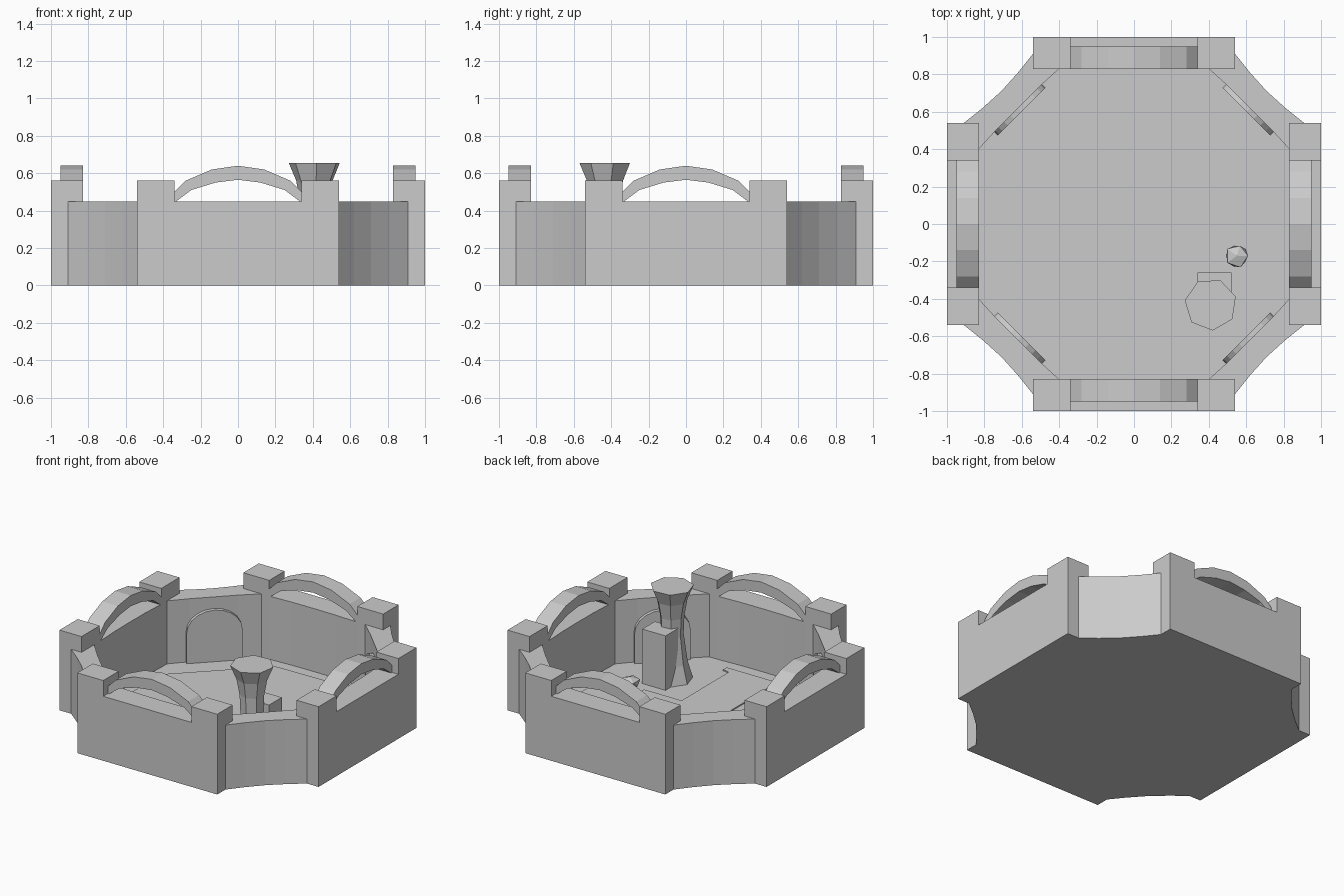
import bpy, bmesh, math, random
from mathutils import Matrix, Vector

if "Cube" in bpy.data.objects:
    bpy.data.objects.remove(bpy.data.objects["Cube"])

stone = bpy.data.materials.new("grey_stone")
stone.use_nodes = True
GREY = (0.6, 0.6, 0.6, 1)
stone.diffuse_color = GREY
stone.node_tree.nodes["Principled BSDF"].inputs["Base Color"].default_value = GREY


def finish(name, bm, matrix=Matrix()):
    """Turn a bmesh into a flat-shaded stone object."""
    bmesh.ops.recalc_face_normals(bm, faces=bm.faces)
    bmesh.ops.transform(bm, matrix=matrix, verts=bm.verts)
    mesh = bpy.data.meshes.new(name)
    bm.to_mesh(mesh)
    bm.free()
    mesh.materials.append(stone)
    obj = bpy.data.objects.new(name, mesh)
    bpy.context.collection.objects.link(obj)
    return obj


def prism(name, outline, low, high, matrix=Matrix()):
    """Extrude a flat outline along local z."""
    bm = bmesh.new()
    face = bm.faces.new([bm.verts.new((x, y, low)) for x, y in outline])
    top = bmesh.ops.extrude_face_region(bm, geom=[face])["geom"]
    verts = [v for v in top if isinstance(v, bmesh.types.BMVert)]
    bmesh.ops.translate(bm, verts=verts, vec=(0, 0, high - low))
    return finish(name, bm, matrix)


def rect(x0, x1, y0, y1):
    return [(x0, y0), (x1, y0), (x1, y1), (x0, y1)]


def turn(k):
    return Matrix.Rotation(k * math.pi / 2, 4, 'Z')


# Shared profiles
corner_outer = [(.54, .91), (.62, .81), (.71, .71), (.81, .62), (.91, .54)]
corner_inner = [(.83, .40), (.73, .51), (.62, .62), (.51, .73), (.40, .83)]
wall_outline = [(-.34, 1), (.34, 1), (.34, .83), (.17, .838),
                (0, .84), (-.17, .838), (-.34, .83)]
arch_half = [(.34, .50), (.28, .56), (.14, .62), (0, .64)]
arch_under = [(0, .565), (.12, .55), (.25, .51), (.33, .45)]
half = arch_half[::-1] + [(.34, .45)] + arch_under[:0:-1]
arch_outline = half + [(0, .565)] + [(-x, z) for x, z in half[:0:-1]]

# Door outline: straight sides and a round head
door_outline = [(-.18, .01), (.18, .01)]
for i in range(11):
    a = math.pi * i / 10
    door_outline.append((.18 * math.cos(a), .22 + .15 * math.sin(a)))

upright = Matrix.Rotation(math.pi / 2, 4, 'X')
base_outline = []
for k in range(4):
    m = turn(-k)
    # Straight wall with its raised arch
    prism("straight_wall", wall_outline, .003, .45, m)
    prism("wall_arch", arch_outline, -.95, -.83, m @ upright)
    # Square posts at both ends of the wall
    for x0, x1 in ((-.54, -.34), (.34, .54)):
        prism("corner_post", rect(x0, x1, .83, 1), .003, .56, m)
    # Hollow diagonal wall with a door plate on its inner side
    prism("diagonal_wall", corner_outer + corner_inner, .008, .45, m)
    place = Matrix.Rotation(-math.pi / 4, 4, 'Z') @ Matrix.Translation((0, .88, 0))
    prism("door_plate", door_outline, -.005, .03, m @ place @ upright)
    # Corner of the base slab
    for x, y in [(-.54, 1), (.54, 1)] + corner_outer:
        p = m @ Vector((x, y, 0))
        base_outline.append((p.x, p.y))

# Base slab and the raised paving with its front walkway
prism("base_slab", base_outline, 0, .01)
paving = [(-.76, .24), (-.24, .75), (.23, .76), (.75, .24), (.76, -.23),
          (.67, -.2), (.67, -.07), (.45, -.07), (.45, -.18), (.16, -.18),
          (.16, -.7), (.21, -.71), (.21, -.75), (-.23, -.75), (-.18, -.7),
          (-.18, -.1), (-.76, -.1)]
prism("raised_paving", paving, .005, .018)

# Tall block beside the pillar
prism("tall_block", rect(.34, .52, -.40, -.26), .005, .39)

# Flared pillar with a narrow waist
bm = bmesh.new()
SIDES = 7
rings = []
for r, z in ((.135, .005), (.10, .13), (.075, .32), (.08, .45), (.10, .56), (.14, .655)):
    rings.append([bm.verts.new((.41 + r * math.cos(math.tau * i / SIDES + .3),
                                -.43 + r * math.sin(math.tau * i / SIDES + .3), z))
                  for i in range(SIDES)])
for lower, upper in zip(rings, rings[1:]):
    for i in range(SIDES):
        j = (i + 1) % SIDES
        bm.faces.new((lower[i], lower[j], upper[j], upper[i]))
bm.faces.new(rings[0])
bm.faces.new(rings[-1])
finish("flared_pillar", bm)

# Small loose rock
random.seed(4)
bm = bmesh.new()
bmesh.ops.create_icosphere(bm, subdivisions=1, radius=.07)
for v in bm.verts:
    v.co *= random.uniform(.85, 1.05)
    v.co.z *= .6
finish("loose_rock", bm, Matrix.Translation((.55, -.17, .045)))
